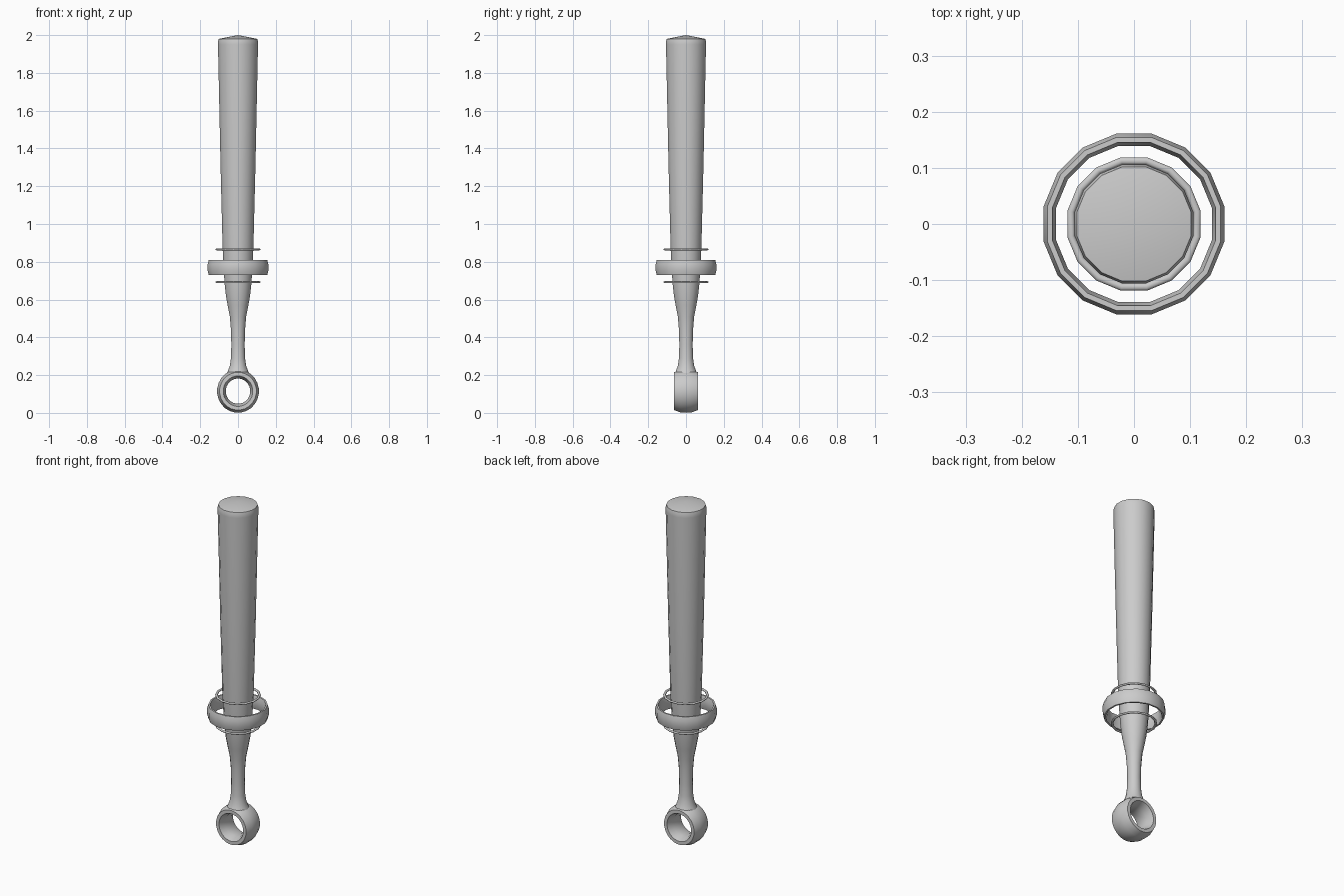
import bpy, bmesh, math

if "Cube" in bpy.data.objects:
    bpy.data.objects.remove(bpy.data.objects["Cube"])


def finish(name, verts, faces, angle=50):
    mesh = bpy.data.meshes.new(name)
    mesh.from_pydata(verts, [], faces)
    bm = bmesh.new()
    bm.from_mesh(mesh)
    bmesh.ops.recalc_face_normals(bm, faces=bm.faces)
    bm.to_mesh(mesh)
    bm.free()
    ob = bpy.data.objects.new(name, mesh)
    bpy.context.collection.objects.link(ob)
    bpy.ops.object.select_all(action='DESELECT')
    ob.select_set(True)
    bpy.context.view_layer.objects.active = ob
    bpy.ops.object.shade_smooth_by_angle(angle=math.radians(angle))
    return ob


def lathe(name, profile, n=16, closed=False, angle=50):
    """Spin (radius, z) points round z, with flat sides facing the axes."""
    m = len(profile)
    verts, faces = [], []
    for i in range(n):
        a = (i + 0.5) * 2 * math.pi / n
        verts += [(r * math.cos(a), r * math.sin(a), z) for r, z in profile]
    for i in range(n):
        p, q = i * m, (i + 1) % n * m
        for j in range(m if closed else m - 1):
            k = (j + 1) % m
            faces.append((p + j, q + j, q + k, p + k))
    if not closed:
        faces.append([i * m for i in range(n)])
        verts.append((0, 0, 2.0))
        for i in range(n):
            faces.append((i * m + m - 1, (i + 1) % n * m + m - 1, n * m))
    return finish(name, verts, faces, angle)


def ring(name, inner, outer, z, half_height, n=16, sides=8):
    """Closed ring with an oval section."""
    mid, half = (inner + outer) / 2, (outer - inner) / 2
    step = 2 * math.pi / sides
    c = math.cos(step / 2)
    prof = [(mid + half * math.cos((j + .5) * step) / c,
             z + half_height * math.sin((j + .5) * step) / c) for j in range(sides)]
    return lathe(name, prof, n, True, 60)


# Tapered grip narrowing into the neck, with a shallow domed top
lathe("handle", [(.063, .203), (.055, .22), (.044, .25), (.038, .29), (.036, .36),
                 (.038, .44), (.044, .51), (.056, .57), (.065, .62), (.072, .68),
                 (.076, .74), (.083, .87), (.094, 1.3), (.108, 1.95), (.108, 1.965),
                 (.104, 1.98)])

# Large floating collar and two thin bands
ring("collar", .142, .164, .77, .040)
for name, z in (("lower_band", .692), ("upper_band", .866)):
    ring(name, .108, .121, z, .005)

# Pommel eye: wide ring with its hole running front to back
eye = ring("pommel_eye", .065, .111, 0, .064, n=24)
eye.rotation_euler = (math.pi / 2, 0, 0)
eye.scale = (1, 1.03, 1)
eye.location = (0, 0, .115)
